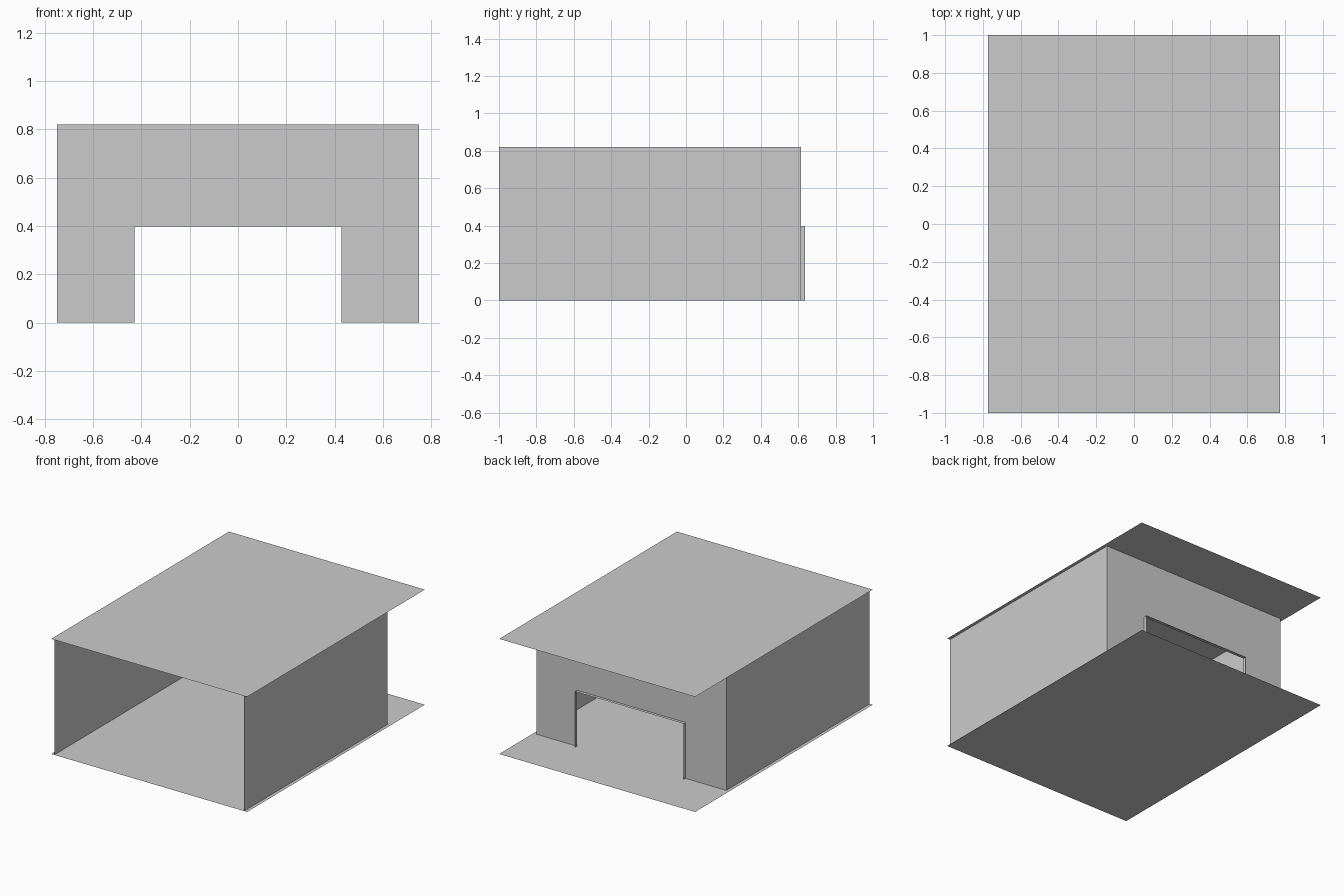
import bpy

if "Cube" in bpy.data.objects:
    bpy.data.objects.remove(bpy.data.objects["Cube"])

HALF_X, WALL_X, DOOR_X = 0.772, 0.748, 0.428
H, DOOR_H = 0.82, 0.398
FRONT, WALL_Y, REVEAL_Y, BACK = -1.0, 0.615, 0.637, 1.0


def sheet(name, verts, faces):
    """Thin single-surface panel."""
    me = bpy.data.meshes.new(name)
    me.from_pydata(verts, [], faces)
    me.update()
    ob = bpy.data.objects.new(name, me)
    bpy.context.collection.objects.link(ob)
    return ob


def strip(name, profile, offset):
    """Sweep a polyline along an offset vector into a strip of quads."""
    n = len(profile)
    moved = [tuple(a + b for a, b in zip(p, offset)) for p in profile]
    faces = [(i, i + 1, n + i + 1, n + i) for i in range(n - 1)]
    return sheet(name, list(profile) + moved, faces)


# Floor and roof slabs, overhanging the walls at the back
for name, z in (("floor", 0.0), ("roof", H)):
    strip(name, [(-HALF_X, FRONT, z), (HALF_X, FRONT, z)], (0, BACK - FRONT, 0))

# Side walls
for name, s in (("left_wall", -1), ("right_wall", 1)):
    strip(name, [(s * WALL_X, FRONT, 0), (s * WALL_X, WALL_Y, 0)], (0, 0, H))

# Back wall around the doorway
door = [(-DOOR_X, 0), (-DOOR_X, DOOR_H), (DOOR_X, DOOR_H), (DOOR_X, 0)]
outer = [(-WALL_X, 0), (-WALL_X, H), (WALL_X, H), (WALL_X, 0)]
sheet("back_wall", [(x, WALL_Y, z) for x, z in outer + door],
      [(i, i + 1, i + 5, i + 4) for i in range(3)])

# Doorway lining, projecting slightly behind the wall
strip("door_lining", [(x, WALL_Y, z) for x, z in door], (0, REVEAL_Y - WALL_Y, 0))
